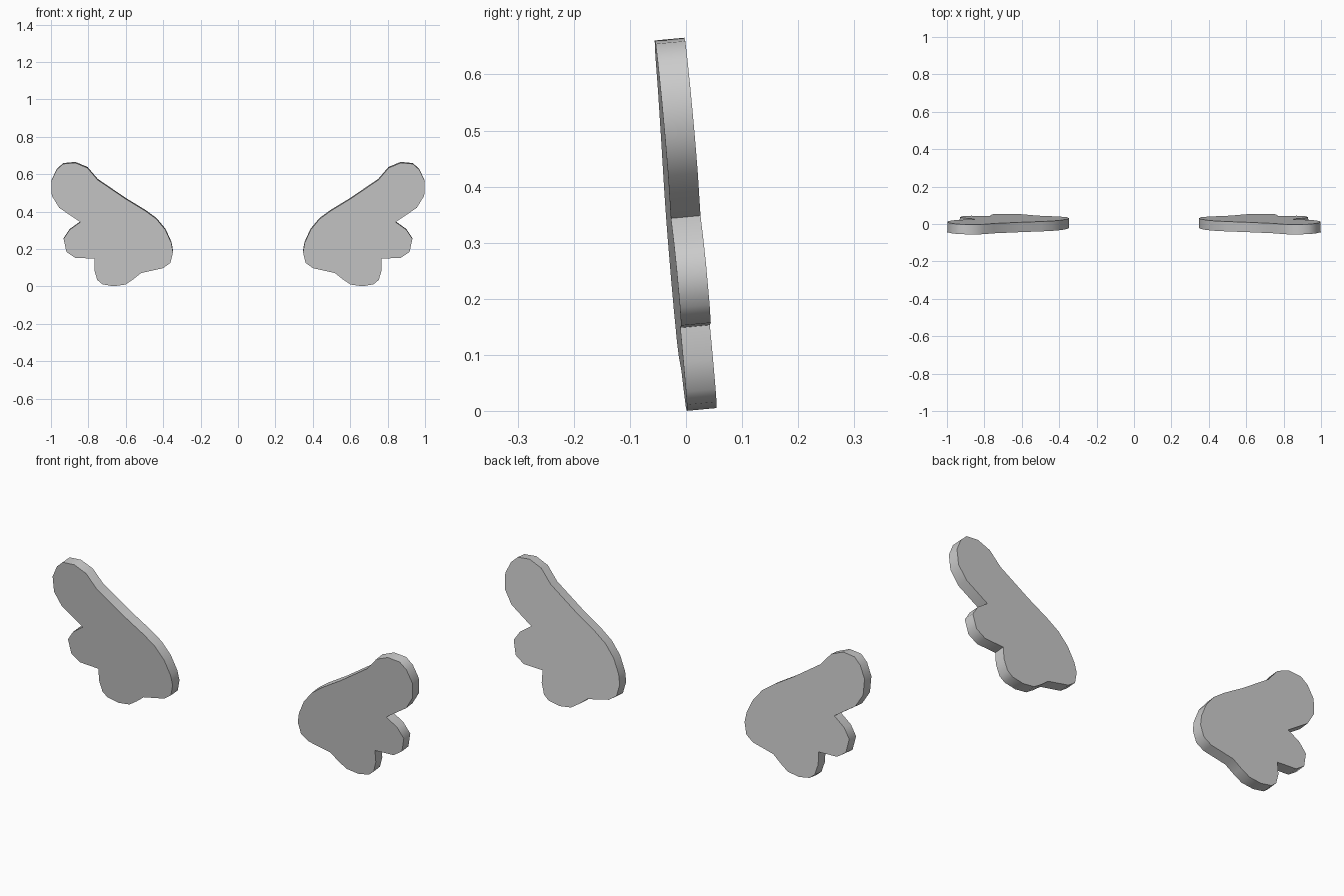
import bpy, bmesh
from mathutils import Vector

if "Cube" in bpy.data.objects:
    bpy.data.objects.remove(bpy.data.objects["Cube"])

# Feathered wing outline (x, z), right-hand wing
OUTLINE = [
    (0.87, 0.663), (0.935, 0.657), (0.97, 0.625), (0.998, 0.565), (0.995, 0.487),
    (0.955, 0.422), (0.842, 0.346), (0.90, 0.305), (0.932, 0.257), (0.917, 0.187),
    (0.87, 0.155), (0.767, 0.151), (0.768, 0.09), (0.752, 0.037), (0.725, 0.014),
    (0.665, 0.003), (0.602, 0.012), (0.56, 0.04), (0.517, 0.074), (0.40, 0.10),
    (0.361, 0.128), (0.347, 0.185), (0.356, 0.235), (0.388, 0.305), (0.436, 0.363),
    (0.495, 0.406), (0.60, 0.47), (0.75, 0.572), (0.805, 0.636),
]
HALF = 0.0265
NORMAL = Vector((-0.02, 1.0, 0.093)).normalized()


def on_plane(x, z):
    """Place an outline point on the gently leaning wing plane."""
    return Vector((x, 0.028 + 0.02 * (x - 0.66) - 0.093 * z, z))


# Slab between front and back faces
bm = bmesh.new()
front = [bm.verts.new(on_plane(x, z) - NORMAL * HALF) for x, z in OUTLINE]
back = [bm.verts.new(on_plane(x, z) + NORMAL * HALF) for x, z in OUTLINE]
bm.faces.new(front)
bm.faces.new(back[::-1])
for i in range(len(front)):
    j = (i + 1) % len(front)
    bm.faces.new((front[i], back[i], back[j], front[j]))
bmesh.ops.recalc_face_normals(bm, faces=bm.faces[:])
mesh = bpy.data.meshes.new("wing_pair")
bm.to_mesh(mesh)
bm.free()

wings = bpy.data.objects.new("wing_pair", mesh)
bpy.context.collection.objects.link(wings)
bpy.context.view_layer.objects.active = wings
wings.select_set(True)
bpy.ops.object.shade_smooth_by_angle(angle=0.85)

# Matching wing on the other side
mirror = wings.modifiers.new("other_wing", 'MIRROR')
mirror.use_axis = (True, False, False)
